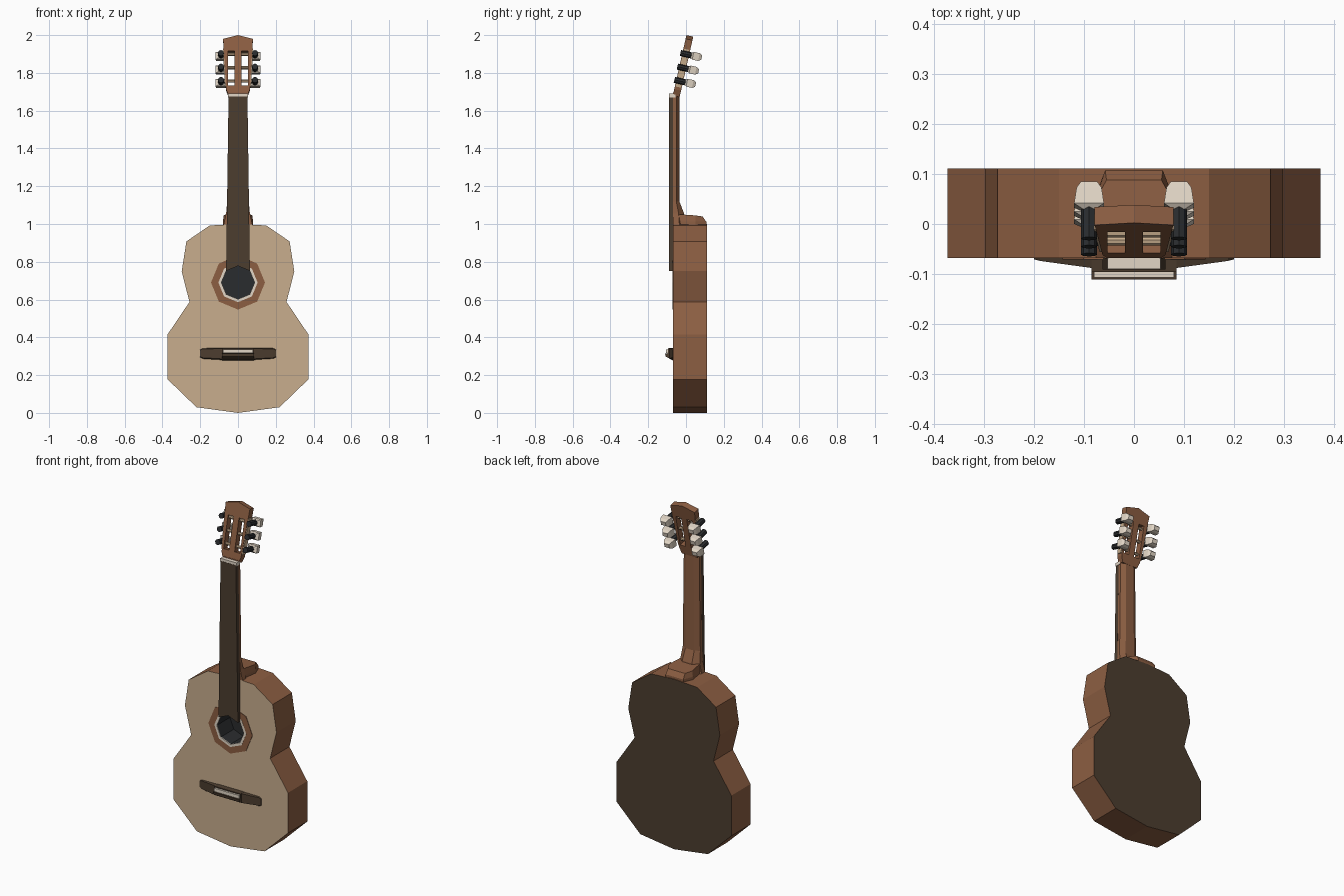
import bpy, bmesh, math
from mathutils import Matrix, Vector

if "Cube" in bpy.data.objects:
    bpy.data.objects.remove(bpy.data.objects["Cube"])


def material(name, r, g, b):
    m = bpy.data.materials.new(name)
    lin = [((c / 255 + 0.055) / 1.055) ** 2.4 for c in (r, g, b)]
    m.diffuse_color = (*lin, 1)
    m.use_nodes = True
    m.node_tree.nodes["Principled BSDF"].inputs["Base Color"].default_value = m.diffuse_color
    return m


TAN = material("pale spruce", 200, 173, 141)
BROWN = material("reddish wood", 140, 94, 66)
DARK = material("dark wood", 76, 61, 47)
BLACK = material("black", 42, 44, 46)
CREAM = material("bone", 226, 214, 198)


def loft(name, rings, mats, matrix=Matrix(), closed=False):
    """Skin a list of equal-length point rings; cap the ends unless closed."""
    bm = bmesh.new()
    vr = [[bm.verts.new(matrix @ Vector(p)) for p in ring] for ring in rings]
    n = len(rings[0])
    pairs = list(zip(vr, vr[1:]))
    if closed:
        pairs.append((vr[-1], vr[0]))
    for a, b in pairs:
        for i in range(n):
            j = (i + 1) % n
            bm.faces.new((a[i], a[j], b[j], b[i]))
    if not closed:
        bm.faces.new(vr[0])
        bm.faces.new(vr[-1])
    bmesh.ops.recalc_face_normals(bm, faces=bm.faces)
    me = bpy.data.meshes.new(name)
    bm.to_mesh(me)
    bm.free()
    for m in mats if isinstance(mats, list) else [mats]:
        me.materials.append(m)
    ob = bpy.data.objects.new(name, me)
    bpy.context.collection.objects.link(ob)
    return ob


def prism(name, pts, y0, y1, mats, matrix=Matrix()):
    """Extrude an (x, z) outline along y."""
    return loft(name, [[(x, y, z) for x, z in pts] for y in (y0, y1)], mats, matrix)


def box(name, x0, x1, y0, y1, z0, z1, mats, matrix=Matrix()):
    return prism(name, [(x0, z0), (x1, z0), (x1, z1), (x0, z1)], y0, y1, mats, matrix)


def mirrored(half):
    """Complete an outline running bottom to top on the +x side."""
    return half + [(-x, z) for x, z in reversed(half) if x > 0]


def octagon(r, cz=0.0, cx=0.0):
    return [(cx + r * math.sin(k * math.pi / 4), cz + r * math.cos(k * math.pi / 4))
            for k in range(8)]


def cut(ob, cutter):
    mod = ob.modifiers.new("cut", 'BOOLEAN')
    mod.operation = 'DIFFERENCE'
    mod.solver = 'EXACT'
    mod.object = cutter
    bpy.context.view_layer.objects.active = ob
    bpy.ops.object.modifier_apply(modifier=mod.name)
    bpy.data.objects.remove(cutter)


# Body: brown sides, pale front, dark back
FRONT, BACK, HOLE_Z = -0.068, 0.111, 0.69
outline = mirrored([(0, 0), (0.22, 0.03), (0.373, 0.178), (0.373, 0.415), (0.257, 0.587),
                    (0.298, 0.75), (0.273, 0.908), (0.15, 0.992), (0, 1.0)])
body_mats = [BROWN, TAN, DARK, BLACK]
body = prism("body", outline, FRONT, BACK, body_mats)
for p in body.data.polygons:
    p.material_index = 1 if p.normal.y < -0.9 else 2 if p.normal.y > 0.9 else 0

# Sound hole, recessed and black inside
cutter = prism("hole_cutter", octagon(0.088, HOLE_Z), -0.2, 0.05, body_mats)
for p in cutter.data.polygons:
    p.material_index = 3
cut(body, cutter)

# Rosette rings round the hole
for name, r0, r1, t, mat in (("rosette_outer", 0.104, 0.143, 0.003, BROWN),
                             ("rosette_inner", 0.088, 0.104, 0.004, CREAM)):
    loft(name, [[(x, y, z) for x, z in octagon(r, HOLE_Z)]
                for r, y in ((r1, FRONT + 0.001), (r1, FRONT - t),
                             (r0, FRONT - t), (r0, FRONT + 0.001))], mat, closed=True)

# Fretboard, notched round the sound hole
prism("fretboard", [(0, 0.778), (0.063, 0.752), (0.05, 1.675), (-0.05, 1.675), (-0.063, 0.752)],
      -0.091, FRONT, DARK)
box("nut", -0.053, 0.053, -0.09, -0.055, 1.67, 1.69, CREAM)

# Neck with flare into the heel
neck = []
for z, w, back in ((1.695, 0.05, -0.035), (1.12, 0.057, -0.035), (1.055, 0.063, -0.01), (0.98, 0.08, 0.0)):
    mid = (FRONT + back) / 2
    neck.append([(-w, FRONT, z), (w, FRONT, z), (w, mid, z), (w * 0.5, back, z),
                 (-w * 0.5, back, z), (-w, mid, z)])
loft("neck", neck, BROWN)

# Heel block on top of the body
plan = [(0.06, -0.066), (0.076, 0.05), (0.055, 0.088), (-0.055, 0.088), (-0.076, 0.05), (-0.06, -0.066)]
loft("heel", [[(x * 1.05, y * 1.22 if y > 0.08 else y, 0.98) for x, y in plan],
              [(x * 1.05, y * 1.22 if y > 0.08 else y, 1.012) for x, y in plan],
              [(x, y, 1.053 - max(y, 0) * 0.15) for x, y in plan]], BROWN)

# Headstock, tilted back, with two slots
TILT = Matrix.Translation((0, -0.07, 1.68)) @ Matrix.Rotation(-math.atan(0.226), 4, 'X')
head = prism("headstock", [(0.05, 0), (0.063, 0.035), (0.079, 0.308), (0, 0.328),
                           (-0.079, 0.308), (-0.063, 0.035), (-0.05, 0)], 0, 0.037, BROWN, TILT)
for s in (-1, 1):
    cut(head, box("slot_cutter", s * 0.018, s * 0.053, -0.05, 0.09, 0.055, 0.243, BROWN, TILT))

# Tuning machines on both sides
for s, side in ((-1, "left"), (1, "right")):
    prism(f"tuner_plate_{side}", [(s * 0.062, 0.05), (s * 0.069, 0.05), (s * 0.08, 0.255), (s * 0.07, 0.255)],
          0.003, 0.034, TAN, TILT)
    for i, h in enumerate((0.083, 0.155, 0.229)):
        tag = f"{side}_{i + 1}"
        # string roller across the slot
        loft(f"roller_{tag}", [[(s * x, 0.018 + a, h + b) for a, b in octagon(0.009)]
                               for x in (0.014, 0.058)], TAN, TILT)
        # black axle and worm post
        loft(f"axle_{tag}", [[(s * x, 0.018 + a, h + b) for a, b in octagon(0.01)]
                             for x in (0.06, 0.09)], BLACK, TILT)
        prism(f"post_{tag}", octagon(0.016, h, s * 0.09), -0.01, 0.055, BLACK, TILT)
        # tapered button
        rings = []
        for y, w, t in ((0.048, 0.012, 0.012), (0.058, 0.03, 0.021), (0.09, 0.025, 0.021), (0.105, 0.016, 0.012)):
            c = s * 0.09
            rings.append([(c - w, y, h - t), (c + w, y, h - t), (c + w, y, h + t), (c - w, y, h + t)])
        loft(f"button_{tag}", rings, CREAM, TILT)

# Bridge: tapered wings, stepped centre block and saddle
wings = []
for x, y, z0, z1 in ((-0.2, -0.071, 0.292, 0.336), (-0.188, -0.074, 0.286, 0.343), (-0.085, -0.088, 0.28, 0.344),
                     (0.085, -0.088, 0.28, 0.344), (0.188, -0.074, 0.286, 0.343), (0.2, -0.071, 0.292, 0.336)):
    wings.append([(x, FRONT + 0.002, z0), (x, y, z0 + 0.006), (x, y, z1 - 0.004), (x, FRONT + 0.002, z1)])
loft("bridge_wings", wings, DARK)
profile = [(-0.066, 0.345), (-0.096, 0.342), (-0.096, 0.316), (-0.111, 0.314), (-0.108, 0.298), (-0.066, 0.276)]
loft("bridge_block", [[(x, y, z) for y, z in profile] for x in (-0.085, 0.085)], DARK)
box("saddle", -0.08, 0.08, -0.107, -0.09, 0.317, 0.336, CREAM)
